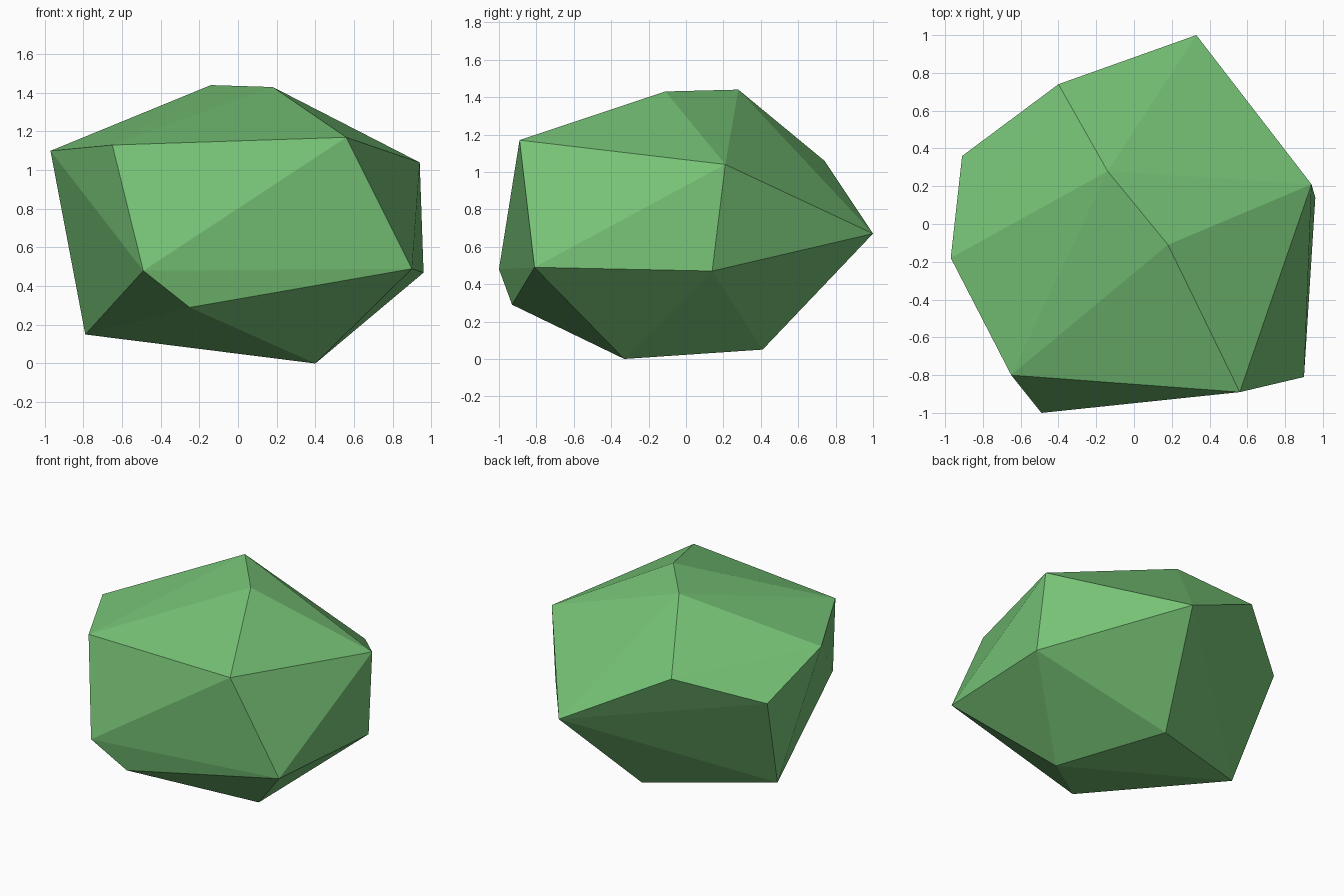
import bpy
import bmesh

# Remove the default cube only
default_cube = bpy.data.objects.get("Cube")
if default_cube is not None:
    bpy.data.objects.remove(default_cube, do_unlink=True)


def make_material(name, colour):
    material = bpy.data.materials.new(name)
    material.use_nodes = True
    material.diffuse_color = colour
    for node in material.node_tree.nodes:
        if node.type == "BSDF_PRINCIPLED":
            node.inputs["Base Color"].default_value = colour
    return material


def make_faceted_solid(name, corners, material):
    """Wrap a flat-shaded convex skin around a set of corners."""
    builder = bmesh.new()
    for corner in corners:
        builder.verts.new(corner)
    bmesh.ops.convex_hull(builder, input=list(builder.verts))
    bmesh.ops.recalc_face_normals(builder, faces=list(builder.faces))
    for face in builder.faces:
        face.smooth = False
    mesh = bpy.data.meshes.new(name)
    builder.to_mesh(mesh)
    builder.free()
    mesh.materials.append(material)
    solid = bpy.data.objects.new(name, mesh)
    bpy.context.collection.objects.link(solid)
    return solid


# Corners of the boulder, grouped from the ridge down to the underside
ridge = [(-.14, .28, 1.44), (.18, -.11, 1.43)]
shoulder = [(.56, -.89, 1.17), (-.65, -.8, 1.13), (-.97, -.18, 1.1),
            (-.4, .74, 1.06), (.94, .21, 1.04)]
waist = [(-.91, .36, .87), (.33, 1, .67), (.9, -.81, .49),
         (-.49, -1, .48), (.96, .14, .47)]
underside = [(-.25, -.93, .29), (-.79, .07, .15), (.07, .41, .05), (.4, -.33, 0)]

# Low-poly green boulder
leaf_green = make_material("leaf_green", (.18, .54, .18, 1))
make_faceted_solid("boulder", ridge + shoulder + waist + underside, leaf_green)
